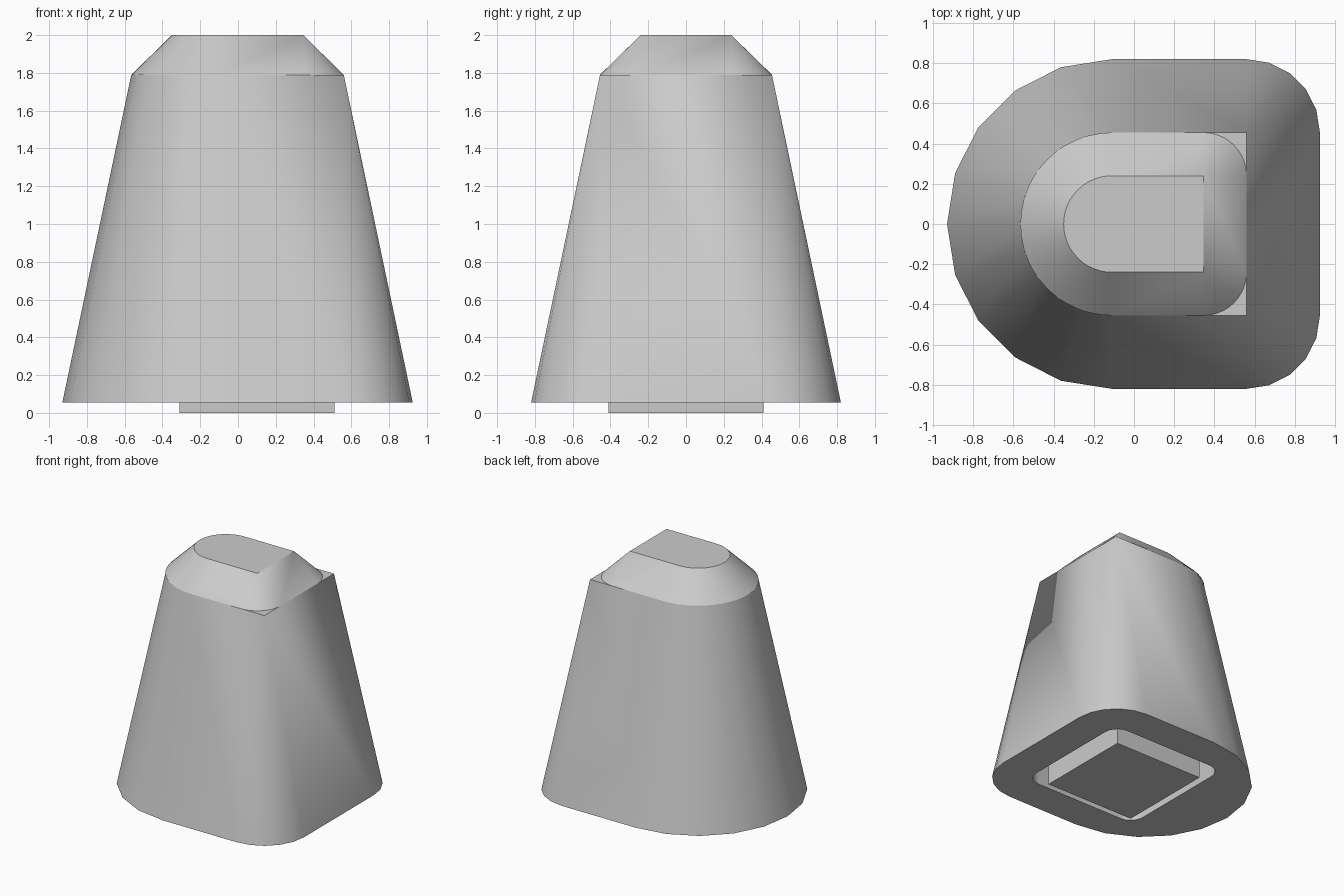
import bpy, bmesh
from math import cos, sin, pi, radians

cube = bpy.data.objects.get("Cube")
if cube:
    bpy.data.objects.remove(cube, do_unlink=True)

grey = bpy.data.materials.new("light_grey")
grey.use_nodes = True
colour = (0.6, 0.6, 0.6, 1)
grey.diffuse_color = colour
grey.node_tree.nodes["Principled BSDF"].inputs["Base Color"].default_value = colour


def ring(z, x0, x1, y0, y1, r0, r1, steps):
    """Outline of four corner arcs; x0/y0/r0 on the left, x1/y1/r1 on the right."""
    corners = [(x1, y1, r1), (x0, y0, r0), (x0, -y0, r0), (x1, -y1, r1)]
    points = []
    for i, (cx, cy, r) in enumerate(corners):
        for s in range(steps + 1):
            a = (i + s / steps) * pi / 2
            points.append((cx + r * cos(a), cy + r * sin(a), z))
    return points


def loft(name, rings, close_start=True, close_end=True):
    """Skin a stack of matching outlines, merging points that collapse."""
    bm = bmesh.new()
    loops = [[bm.verts.new(p) for p in r] for r in rings]
    n = len(loops[0])
    for a, b in zip(loops, loops[1:]):
        for i in range(n):
            j = (i + 1) % n
            bm.faces.new((a[i], a[j], b[j], b[i]))
    if close_start:
        bm.faces.new(loops[0][::-1])
    if close_end:
        bm.faces.new(loops[-1])
    bmesh.ops.remove_doubles(bm, verts=bm.verts, dist=0.0005)
    bmesh.ops.recalc_face_normals(bm, faces=bm.faces)
    mesh = bpy.data.meshes.new(name)
    bm.to_mesh(mesh)
    bm.free()
    mesh.materials.append(grey)
    obj = bpy.data.objects.new(name, mesh)
    bpy.context.collection.objects.link(obj)
    bpy.ops.object.select_all(action='DESELECT')
    obj.select_set(True)
    bpy.context.view_layer.objects.active = obj
    bpy.ops.object.shade_smooth_by_angle(angle=radians(30))
    return obj


base_z, shoulder_z, socket_z = 0.055, 1.79, 0.4

# Tapered body: square corners at the shoulder, rounded at the foot, socket below
loft("body", [
    ring(shoulder_z, -0.11, 0.56, 0, 0.455, 0.455, 0, 5),
    ring(base_z, -0.11, 0.56, 0, 0.455, 0.82, 0.365, 5),
    ring(base_z, -0.31, 0.51, 0.41, 0.41, 0.12, 0.12, 5),
    ring(socket_z, -0.31, 0.51, 0.41, 0.41, 0.12, 0.12, 5),
])

# Chamfered cap: rounded at its foot, square on top
loft("cap", [
    ring(shoulder_z, -0.11, 0.345, 0, 0.24, 0.455, 0.215, 12),
    ring(2, -0.11, 0.345, 0, 0.24, 0.24, 0, 12),
], close_start=False)

# Square peg standing in the socket
loft("peg", [
    ring(0, -0.31, 0.51, 0.41, 0.41, 0, 0, 1),
    ring(socket_z, -0.31, 0.51, 0.41, 0.41, 0, 0, 1),
])
